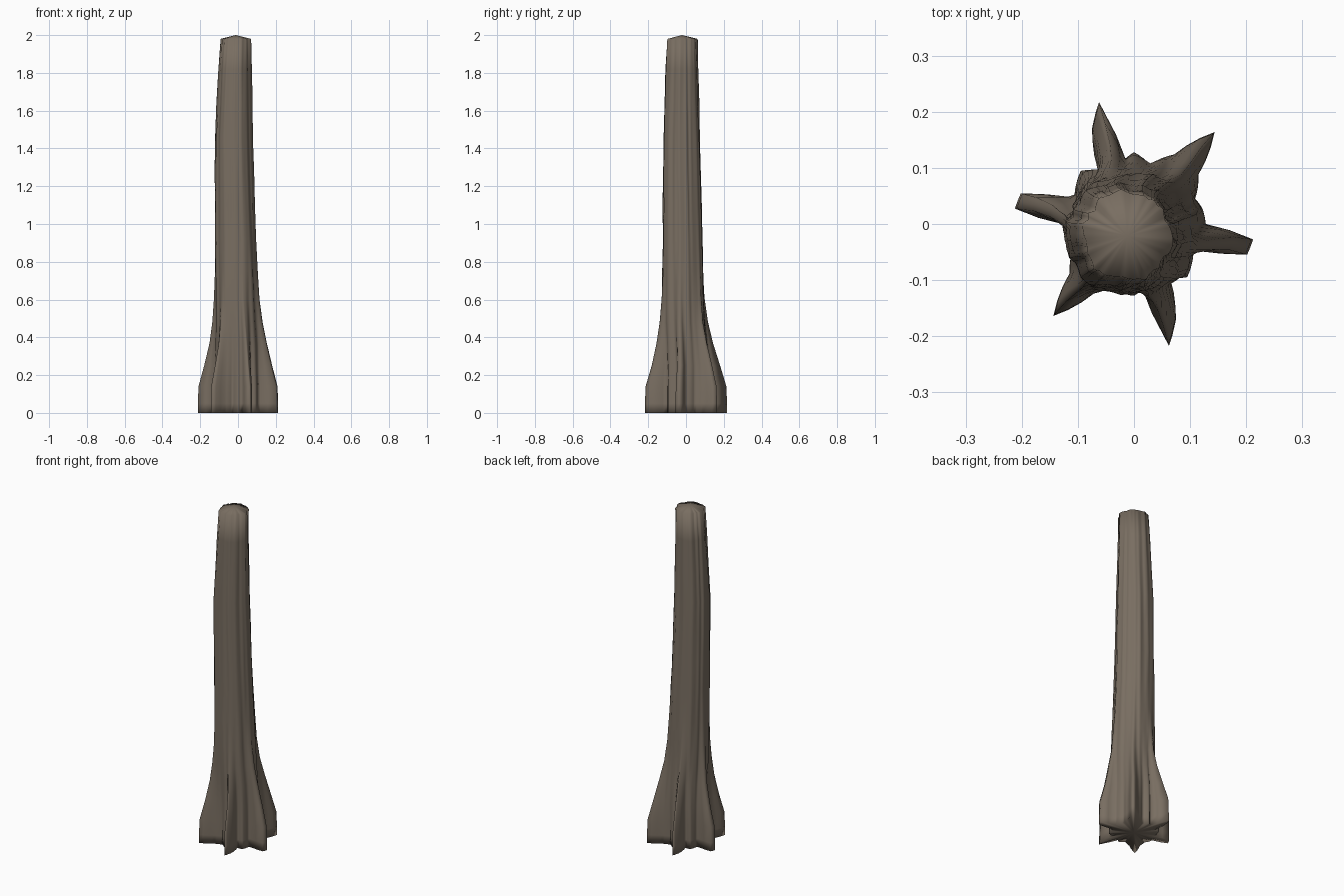
import bpy, bmesh, math, random

if "Cube" in bpy.data.objects:
    bpy.data.objects.remove(bpy.data.objects["Cube"])

random.seed(7)
SEG = 96

# Half of the star-shaped root outline as (angle, radius); it repeats after 180 degrees
HALF = [(0, .128), (13, .125), (22.5, .118), (37.5, .145), (48.75, .218), (60, .143),
        (75, .110), (90, .128), (98, .117), (106.0, .226), (113.5, .187), (123.75, .116),
        (135, .134), (154, .118), (158.5, .130), (164.8, .209), (172.6, .214)]
OUTLINE = HALF + [(a + 180, r) for a, r in HALF] + [(360, .128)]

# Trunk rings: height, centre x, centre y, radius, root strength
RINGS = [(0, 0, 0, .115, 1), (.05, 0, 0, .115, 1), (.14, 0, 0, .115, .97),
         (.25, 0, 0, .114, .68), (.37, 0, -.006, .113, .40), (.48, -.003, -.012, .112, .22),
         (.60, -.007, -.015, .111, .10), (.75, -.010, -.017, .110, .03),
         (.92, -.014, -.018, .107, 0), (1.10, -.018, -.020, .104, 0),
         (1.28, -.021, -.022, .101, 0), (1.46, -.023, -.023, .098, 0),
         (1.64, -.020, -.023, .092, 0), (1.82, -.017, -.022, .086, 0),
         (1.98, -.012, -.021, .079, 0)]


def interp(table, x):
    for (a, ra), (b, rb) in zip(table, table[1:]):
        if a <= x <= b:
            return ra + (rb - ra) * (x - a) / (b - a)


def bark_row(amount):
    """Random ridges on every second column, averaged in between."""
    half = [random.uniform(-amount, amount) for _ in range(SEG // 2)]
    return [half[i // 2] if i % 2 == 0 else
            (half[i // 2] + half[(i // 2 + 1) % len(half)]) / 2 for i in range(SEG)]


# Vertical bark ridges shared by all rings
ridges = bark_row(.0035)
# Column angles, snapped onto the root tips so they stay sharp
angles = [i * 360 / SEG for i in range(SEG)]
for tip, r in OUTLINE:
    if r > .18:
        k = min(range(SEG), key=lambda i: abs(angles[i] - tip))
        angles[k] = tip

bm = bmesh.new()
rows = []
for z, cx, cy, radius, root in RINGS:
    local = bark_row(.0025)
    row = []
    for i, deg in enumerate(angles):
        a = math.radians(deg)
        plain = radius + ridges[i] + local[i] + .003 * math.sin(6 * a + 1.2 * z)
        r = plain * (1 - root) + interp(OUTLINE, deg) * root
        row.append(bm.verts.new((cx + r * math.cos(a), cy + r * math.sin(a), z)))
    rows.append(row)

# Trunk wall
for low, high in zip(rows, rows[1:]):
    for i in range(SEG):
        j = (i + 1) % SEG
        bm.faces.new((low[i], low[j], high[j], high[i]))

# Low domed cut on top and flat underside
top = bm.verts.new((-.012, -.021, 2))
base = bm.verts.new((0, 0, 0))
for i in range(SEG):
    j = (i + 1) % SEG
    bm.faces.new((rows[-1][i], rows[-1][j], top))
    bm.faces.new((rows[0][j], rows[0][i], base))
for f in bm.faces:
    f.smooth = True

mesh = bpy.data.meshes.new("tree_trunk")
bm.to_mesh(mesh)
bm.free()
trunk = bpy.data.objects.new("tree_trunk", mesh)
bpy.context.collection.objects.link(trunk)

bark = bpy.data.materials.new("bark")
bark.diffuse_color = (.19, .155, .12, 1)
bark.use_nodes = True
bark.node_tree.nodes["Principled BSDF"].inputs["Base Color"].default_value = bark.diffuse_color
mesh.materials.append(bark)
